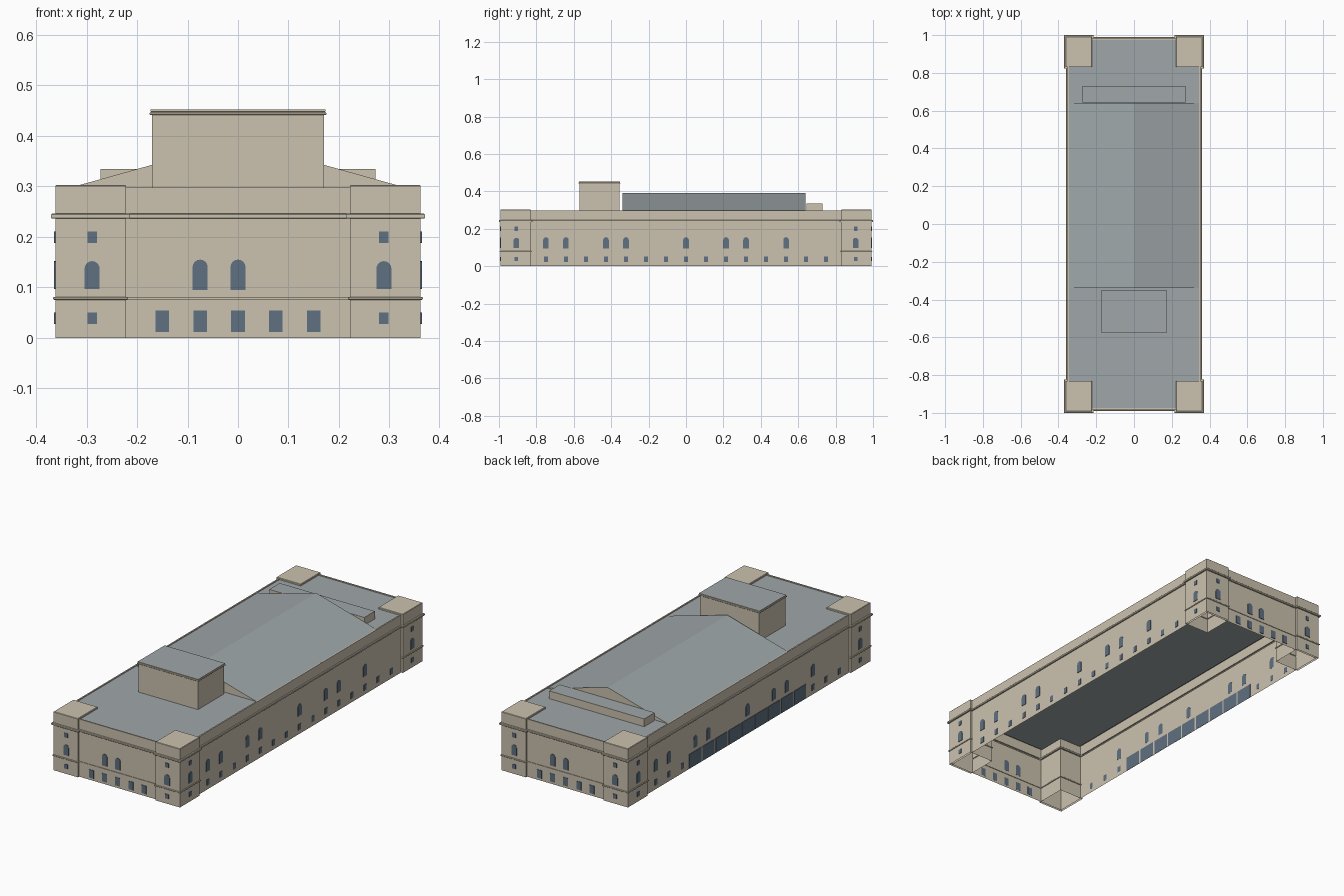
import bpy
import bmesh
import math
from mathutils import Matrix, Vector

cube = bpy.data.objects.get("Cube")
if cube:
    bpy.data.objects.remove(cube, do_unlink=True)


def material(name, rgb):
    m = bpy.data.materials.new(name)
    m.use_nodes = True
    m.diffuse_color = (*rgb, 1)
    m.node_tree.nodes["Principled BSDF"].inputs["Base Color"].default_value = (*rgb, 1)
    return m


STONE = material("beige stone", (0.60, 0.54, 0.43))
ROOF = material("grey roof", (0.35, 0.39, 0.40))
GLASS = material("blue grey glass", (0.115, 0.16, 0.22))


def finish(name, bm, mats):
    me = bpy.data.meshes.new(name)
    bm.to_mesh(me)
    bm.free()
    for m in mats:
        me.materials.append(m)
    ob = bpy.data.objects.new(name, me)
    bpy.context.scene.collection.objects.link(ob)
    return ob


def shell(name, centre, half, profile, cap_mat):
    """Rectangular walls swept through (outset, height) steps, open below, capped on top."""
    bm = bmesh.new()
    rings = []
    for out, z in profile:
        hx, hy = half[0] + out, half[1] + out
        rings.append([bm.verts.new((centre[0] + sx * hx, centre[1] + sy * hy, z))
                      for sx, sy in ((-1, -1), (1, -1), (1, 1), (-1, 1))])
    for low, high in zip(rings, rings[1:]):
        for i in range(4):
            j = (i + 1) % 4
            bm.faces.new((low[i], low[j], high[j], high[i]))
    bm.faces.new(rings[-1]).material_index = cap_mat
    return finish(name, bm, [STONE, ROOF])


def moulding(z0, z1, out):
    """Profile steps of a projecting band with chamfered edges."""
    c = 0.0015
    return [(0, z0), (out - c, z0), (out, z0 + c), (out, z1 - c), (out - c, z1), (0, z1)]


ROOF_Z = 0.294
CORNICE = (0.236, 0.246)
BODY = (0.352, 0.982)
TOWER_OUT = (0.362, 0.992)
TOWER_HALF = (0.07, 0.081)

# Main hall walls, cornice, parapet and flat roof
shell("main_hall", (0, 0), BODY,
      [(0, 0)] + moulding(*CORNICE, 0.007) + [(0, 0.298), (-0.007, 0.298), (-0.007, ROOF_Z)], 1)

# Thin string course on the two short walls
for side, label in ((-1, "front"), (1, "back")):
    bm = bmesh.new()
    bmesh.ops.create_cube(bm, size=1, matrix=Matrix.Translation((0, side * BODY[1], 0.078))
                          @ Matrix.Diagonal((0.45, 0.006, 0.005, 1)))
    finish(label + "_string_course", bm, [STONE])

# Corner towers
for sx, xl in ((-1, "right"), (1, "left")):
    for sy, yl in ((-1, "front"), (1, "back")):
        c = (sx * (TOWER_OUT[0] - TOWER_HALF[0]), sy * (TOWER_OUT[1] - TOWER_HALF[1]))
        shell(f"{yl}_{xl}_tower", c, TOWER_HALF,
              [(0, 0)] + moulding(0.075, 0.081, 0.004) + moulding(*CORNICE, 0.008)
              + [(0, 0.301), (-0.002, 0.303)], 0)

# Stage house with its projecting cap, and the low block at the back
shell("stage_house", (0, -0.463), (0.17, 0.107),
      [(0, ROOF_Z)] + moulding(0.441, 0.447, 0.005) + [(0.003, 0.448), (0.003, 0.452)], 1)
shell("back_roof_block", (0, 0.687), (0.272, 0.043), [(0, ROOF_Z), (0, 0.334)], 1)

# Long gabled roof with stone gable ends
bm = bmesh.new()
ends = [[bm.verts.new((x, y, z)) for x, z in ((-0.345, ROOF_Z), (0.345, ROOF_Z), (0, 0.39))]
        for y in (-0.34, 0.64)]
f, b = ends
bm.faces.new(f)
bm.faces.new(b[::-1])
for i in (1, 2):
    j = (i + 1) % 3
    bm.faces.new((f[j], f[i], b[i], b[j])).material_index = 1
bmesh.ops.recalc_face_normals(bm, faces=bm.faces)
finish("gable_roof", bm, [STONE, ROOF])


def pane(bm, turn, dist, u, z0, z1, width, arched=False):
    """One window plate on the wall reached by turning the front wall."""
    r = width / 2
    if arched:
        top = [(r * math.cos(a), z1 - r + r * math.sin(a))
               for a in (math.pi * k / 8 for k in range(9))]
    else:
        top = [(r, z1), (-r, z1)]
    rot = Matrix.Rotation(turn, 3, 'Z')
    outline = [(-r, z0), (r, z0)] + top
    bm.faces.new([bm.verts.new(rot @ Vector((u + x, -dist - 0.0025, z))) for x, z in outline])


def glaze(name, bm):
    ob = finish(name, bm, [GLASS])
    mod = ob.modifiers.new("thickness", 'SOLIDIFY')
    mod.thickness = 0.003


FRONT, LEFT, BACK, RIGHT = (k * math.pi / 2 for k in range(4))
BAY = 0.107

# Windows of the short walls
for turn, label in ((FRONT, "front"), (BACK, "back")):
    bm = bmesh.new()
    for k in range(-2, 3):
        pane(bm, turn, BODY[1], k * 0.075, 0.012, 0.054, 0.027)
    for k in (-1, 0):
        pane(bm, turn, BODY[1], k * 0.075, 0.095, 0.155, 0.03, True)
    glaze(label + "_windows", bm)

# Windows of the long walls; one side has a row of wide doors
for turn, label in ((LEFT, "left"), (RIGHT, "right")):
    bm = bmesh.new()
    for k in range(-7, 8):
        if label == "right" and abs(k) < 5:
            pane(bm, turn, BODY[0], k * BAY, 0.002, 0.076, 0.097)
        else:
            pane(bm, turn, BODY[0], k * BAY, 0.022, 0.052, 0.021)
    for k in (-7, -6, -4, -3, 0, 2, 3, 5):
        pane(bm, turn, BODY[0], k * BAY, 0.095, 0.155, 0.03, True)
    glaze(label + "_windows", bm)

# Tower windows, three levels on each outer face
bm = bmesh.new()
for turn, dist, u in ((FRONT, TOWER_OUT[1], 0.289), (BACK, TOWER_OUT[1], 0.289),
                      (LEFT, TOWER_OUT[0], 0.907), (RIGHT, TOWER_OUT[0], 0.907)):
    for s in (-1, 1):
        pane(bm, turn, dist, s * u, 0.027, 0.05, 0.019)
        pane(bm, turn, dist, s * u, 0.097, 0.152, 0.03, True)
        pane(bm, turn, dist, s * u, 0.188, 0.211, 0.019)
glaze("tower_windows", bm)
